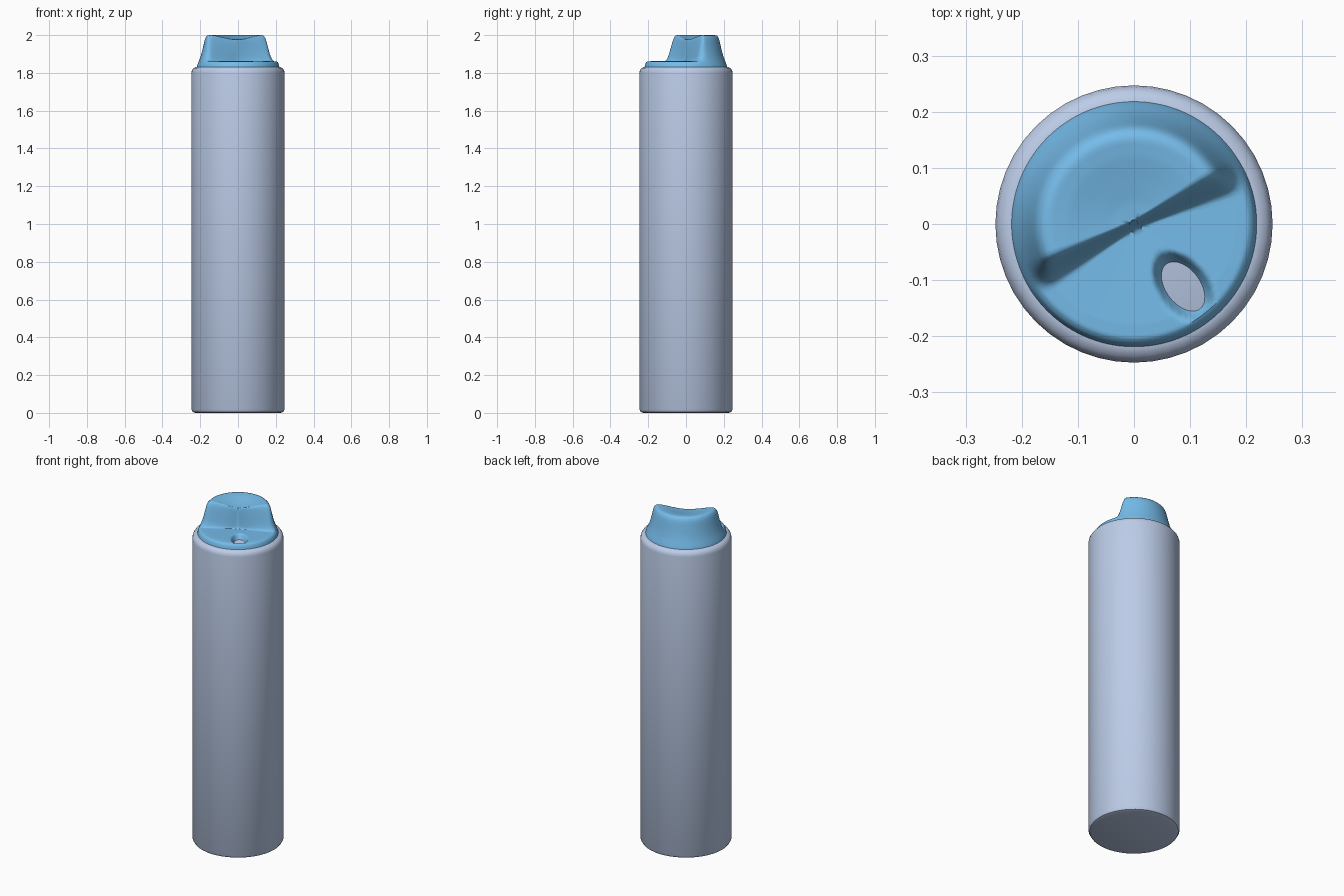
import bpy, bmesh, math

if "Cube" in bpy.data.objects:
    bpy.data.objects.remove(bpy.data.objects["Cube"])


def material(name, color):
    m = bpy.data.materials.new(name)
    m.diffuse_color = color
    m.use_nodes = True
    m.node_tree.nodes["Principled BSDF"].inputs["Base Color"].default_value = m.diffuse_color
    return m


def finish(bm, name, mat, angle):
    bmesh.ops.recalc_face_normals(bm, faces=bm.faces)
    mesh = bpy.data.meshes.new(name)
    bm.to_mesh(mesh)
    bm.free()
    mesh.materials.append(mat)
    obj = bpy.data.objects.new(name, mesh)
    bpy.context.collection.objects.link(obj)
    bpy.ops.object.select_all(action='DESELECT')
    obj.select_set(True)
    bpy.context.view_layer.objects.active = obj
    bpy.ops.object.shade_smooth_by_angle(angle=math.radians(angle))
    return obj


def bridge_rings(bm, rings):
    n = len(rings[0])
    for a, b in zip(rings, rings[1:]):
        for i in range(n):
            j = (i + 1) % n
            bm.faces.new((a[i], a[j], b[j], b[i]))


def smooth(t):
    t = min(max(t, 0), 1)
    return t * t * (3 - 2 * t)


def interp(points, r):
    for (r0, z0), (r1, z1) in zip(points, points[1:]):
        if r >= r1:
            return z0 + (z1 - z0) * (r - r0) / (r1 - r0)
    return points[-1][1]


# Can body: turned profile with rounded foot and shoulder
body_profile = [(0.225, 0.0), (0.240, 0.005), (0.247, 0.018), (0.247, 1.80),
                (0.244, 1.814), (0.236, 1.825), (0.222, 1.832)]
N = 48
bm = bmesh.new()
rings = [[bm.verts.new((r * math.cos(2 * math.pi * i / N),
                        r * math.sin(2 * math.pi * i / N), z)) for i in range(N)]
         for r, z in body_profile]
bridge_rings(bm, rings)
bm.faces.new(rings[0])
bm.faces.new(rings[-1])
finish(bm, "can_body", material("body_blue_grey", (0.50, 0.60, 0.80, 1)), 40)

# Spray cap: tall rear half and low front half, joined by a diagonal wall
HIGH = [(0.220, 1.826), (0.214, 1.845), (0.205, 1.868), (0.197, 1.890),
        (0.189, 1.920), (0.182, 1.950), (0.176, 1.975), (0.170, 1.990),
        (0.162, 1.998), (0.150, 2.000), (0.120, 1.996), (0.080, 1.987),
        (0.040, 1.979), (0.0, 1.975)]
LOW = [(0.220, 1.826), (0.216, 1.845), (0.211, 1.856), (0.203, 1.861),
       (0.180, 1.862), (0.0, 1.858)]
TILT = math.radians(27)


def cap_height(x, y):
    r = math.hypot(x, y)
    low = interp(LOW, r)
    # nozzle opening: the cap dips until the can top shows through
    u = (x - 0.088) * 0.60 - (y + 0.112) * 0.80
    v = (x - 0.088) * 0.80 + (y + 0.112) * 0.60
    q = (u / 0.050) ** 2 + (v / 0.031) ** 2
    low -= 0.058 * max(0, 1 - q / 2) if r < 0.2 else 0
    s = -x * math.sin(TILT) + y * math.cos(TILT)
    width = 0.014 + 0.22 * r
    return low + (interp(HIGH, r) - low) * smooth(s / width + 0.6)


M = 144
radii = sorted({r for r, _ in HIGH + LOW if r > 0.15}, reverse=True)
radii += [0.150 - 0.0075 * k for k in range(20)]
bm = bmesh.new()
rings = []
for r in radii:
    ring = []
    for i in range(M):
        a = TILT + 2 * math.pi * i / M
        x, y = r * math.cos(a), r * math.sin(a)
        ring.append(bm.verts.new((x, y, cap_height(x, y))))
    rings.append(ring)
bridge_rings(bm, rings)
bm.faces.new(rings[-1])
finish(bm, "spray_cap", material("cap_blue", (0.18, 0.50, 0.82, 1)), 60)
